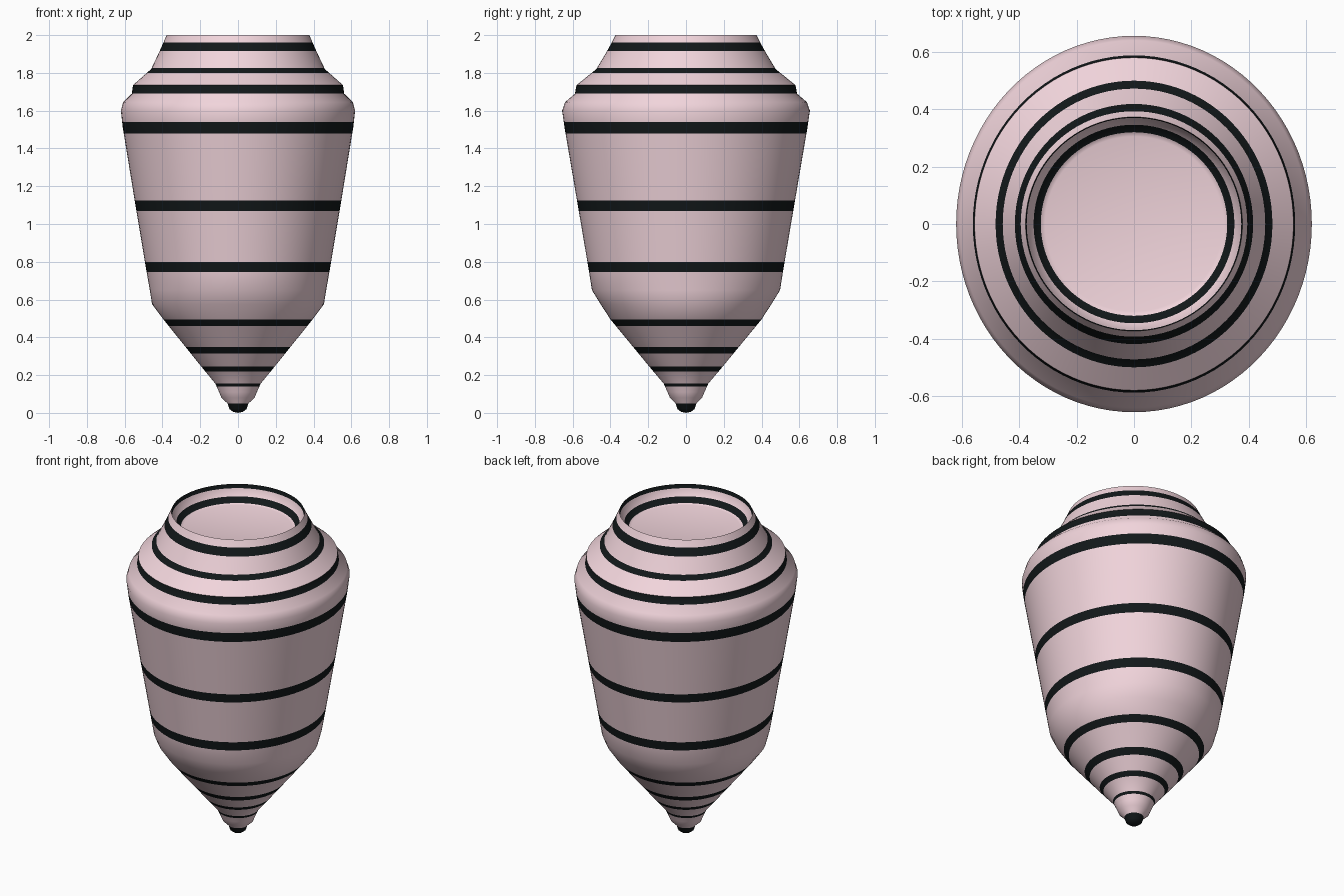
import bpy, bmesh, math

if "Cube" in bpy.data.objects:
    bpy.data.objects.remove(bpy.data.objects["Cube"])

SEG = 96


def material(name, color):
    m = bpy.data.materials.new(name)
    m.diffuse_color = (*color, 1)
    m.use_nodes = True
    m.node_tree.nodes["Principled BSDF"].inputs["Base Color"].default_value = m.diffuse_color
    return m


pink = material("pale_pink", (0.88, 0.66, 0.71))
black = material("black", (0.006, 0.009, 0.010))


def add_edges(rows, stripes):
    """Insert interpolated profile rows wherever a stripe begins or ends."""
    rows = list(rows)
    for z in [e for s in stripes for e in s]:
        for i, (a, b) in enumerate(zip(rows, rows[1:])):
            lo, hi = sorted((a[0], b[0]))
            if lo + 1e-4 < z < hi - 1e-4:
                t = (z - a[0]) / (b[0] - a[0])
                rows.insert(i + 1, tuple(p + (q - p) * t for p, q in zip(a, b)))
                break
    return rows


def lathe(name, rows, stripes, angle=40):
    """Loft elliptical rings (z, x radius, y radius); zero radius is a pole."""
    rows = add_edges(rows, stripes)
    bm = bmesh.new()
    rings = []
    for z, rx, ry in rows:
        if rx == 0:
            rings.append([bm.verts.new((0, 0, z))] * SEG)
        else:
            rings.append([bm.verts.new((rx * math.cos(2 * math.pi * k / SEG),
                                        ry * math.sin(2 * math.pi * k / SEG), z))
                          for k in range(SEG)])
    for i, (a, b) in enumerate(zip(rings, rings[1:])):
        mid = (rows[i][0] + rows[i + 1][0]) / 2
        dark = any(lo <= mid <= hi for lo, hi in stripes)
        for k in range(SEG):
            n = (k + 1) % SEG
            f = bm.faces.new(list(dict.fromkeys((a[k], a[n], b[n], b[k]))))
            f.material_index = int(dark)
    me = bpy.data.meshes.new(name)
    bm.to_mesh(me)
    bm.free()
    me.materials.append(pink)
    me.materials.append(black)
    ob = bpy.data.objects.new(name, me)
    bpy.context.collection.objects.link(ob)
    bpy.context.view_layer.objects.active = ob
    ob.select_set(True)
    bpy.ops.object.shade_smooth_by_angle(angle=math.radians(angle))
    ob.select_set(False)


# Outer shell: tip, cone, tapering body, shoulder, stepped collar and neck
lathe("striped_body", [
    (0.00, 0, 0), (0.005, 0.025, 0.025), (0.02, 0.045, 0.045), (0.05, 0.055, 0.055),
    (0.08, 0.088, 0.085), (0.11, 0.10, 0.098), (0.155, 0.12, 0.118),
    (0.24, 0.19, 0.19), (0.495, 0.395, 0.40), (0.575, 0.455, 0.452),
    (0.65, 0.467, 0.498), (0.77, 0.488, 0.517), (1.10, 0.543, 0.573),
    (1.51, 0.61, 0.643), (1.60, 0.62, 0.656), (1.645, 0.608, 0.64),
    (1.69, 0.562, 0.588), (1.735, 0.556, 0.58), (1.82, 0.46, 0.475),
    (1.90, 0.422, 0.427), (1.96, 0.395, 0.393), (2.0, 0.378, 0.373),
], [(0, 0.05), (0.14, 0.155), (0.22, 0.245), (0.315, 0.35), (0.46, 0.495),
    (0.745, 0.80), (1.07, 1.125), (1.48, 1.54), (1.69, 1.735),
    (1.80, 1.825), (1.915, 1.96)])

# Recessed mouth: inner lip, sloped wall and flat floor
lathe("mouth_recess", [
    (2.0, 0.378, 0.373), (1.975, 0.374, 0.37), (1.935, 0.35, 0.346),
    (1.905, 0.325, 0.32), (1.90, 0.31, 0.305), (1.90, 0, 0),
], [(1.975, 2.0), (1.905, 1.935)])
